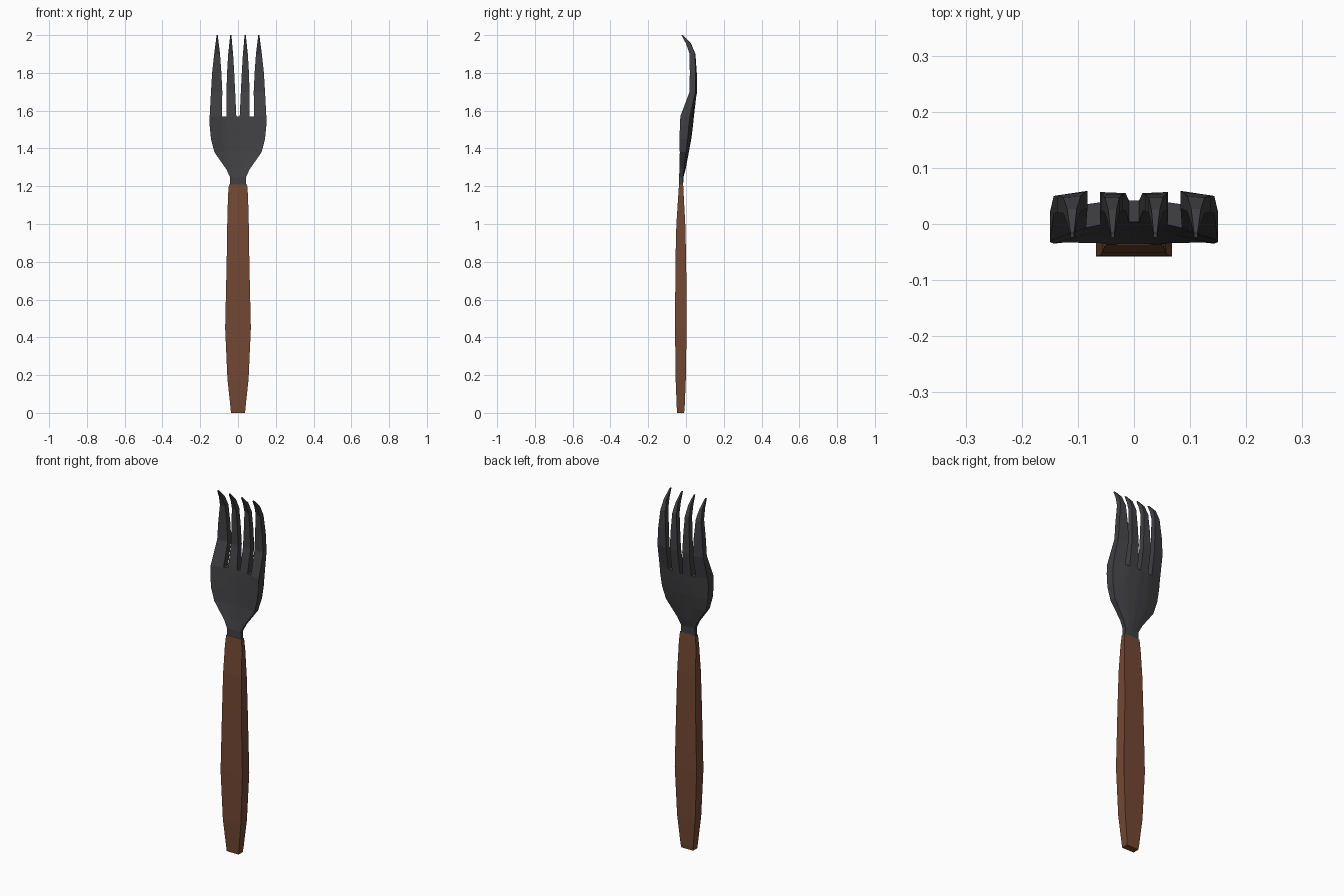
import bpy, bmesh

if "Cube" in bpy.data.objects:
    bpy.data.objects.remove(bpy.data.objects["Cube"])


def material(name, rgb):
    m = bpy.data.materials.new(name)
    m.diffuse_color = (*rgb, 1)
    m.use_nodes = True
    m.node_tree.nodes["Principled BSDF"].inputs["Base Color"].default_value = m.diffuse_color
    return m


def loft(bm, rings, cap_start=True, cap_end=True):
    rows = [[bm.verts.new(p) for p in r] for r in rings]
    n = len(rows[0])
    for a, b in zip(rows, rows[1:]):
        for i in range(n):
            j = (i + 1) % n
            bm.faces.new((a[i], a[j], b[j], b[i]))
    if cap_start:
        bm.faces.new(rows[0][::-1])
    if cap_end:
        bm.faces.new(rows[-1])
    return rows


def finish(bm, name, mat):
    bmesh.ops.remove_doubles(bm, verts=bm.verts, dist=1e-5)
    bmesh.ops.recalc_face_normals(bm, faces=bm.faces)
    me = bpy.data.meshes.new(name)
    bm.to_mesh(me)
    bm.free()
    me.materials.append(mat)
    ob = bpy.data.objects.new(name, me)
    bpy.context.collection.objects.link(ob)
    return ob


# Wooden handle: tapered four-sided bar (z, half width, front y, back y)
handle = [(0, .037, -.047, -.010), (.03, .040, -.049, -.007), (.18, .056, -.055, -.001),
          (.45, .068, -.058, .003), (.80, .060, -.056, .001), (1.0, .057, -.051, -.004),
          (1.15, .053, -.041, -.012), (1.21, .048, -.037, -.015)]
bm = bmesh.new()
loft(bm, [[(-w, f, z), (w, f, z), (w, b, z), (-w, b, z)] for z, w, f, b in handle])
finish(bm, "handle", material("wood", (.17, .065, .033)))

# Fork head: dished plate (z, half width, front edge y, front middle y, back edge y, back middle y)
plate = [(1.19, .044, -.036, -.036, -.016, -.016), (1.25, .043, -.037, -.035, -.016, -.013),
         (1.29, .062, -.034, -.026, -.011, -.002), (1.38, .125, -.033, -.013, .000, .015),
         (1.45, .143, -.035, -.007, .009, .028), (1.52, .150, -.032, -.001, .015, .037),
         (1.57, .150, -.030, .004, .021, .042)]
cols = [-1, -.57, -.40, -.06, .06, .40, .57, 1]


def plate_ring(z, w, fe, fm, be, bk):
    front = [(c * w, fm + (fe - fm) * c * c, z) for c in cols]
    back = [(c * w, bk + (be - bk) * c * c, z) for c in cols]
    return front + back[::-1]


bm = bmesh.new()
rings = [plate_ring(*r) for r in plate]
rows = loft(bm, rings, cap_end=False)
top = rows[-1]
# Slot floors between the tines
for i in (1, 3, 5):
    bm.faces.new((top[i], top[i + 1], top[14 - i], top[15 - i]))

# Tines: curved tapering prongs (z, outer x, inner x, front y, back y, tilt)
outer = [(1.70, .143, .083, .019, .050, .009), (1.80, .137, .088, .020, .051, .006),
         (1.90, .126, .095, .019, .047, .003), (1.955, .119, .102, .000, .026, .001),
         (2.0, .113, .107, -.024, -.016, 0)]
inner = [(1.70, .061, .015, .025, .057, -.002), (1.80, .058, .020, .024, .054, -.001),
         (1.90, .052, .026, .020, .048, 0), (1.955, .046, .031, .000, .026, 0),
         (2.0, .041, .035, -.024, -.016, 0)]
for i, spec, side in ((0, outer, -1), (2, inner, -1), (4, inner, 1), (6, outer, 1)):
    base = [rings[-1][k] for k in (i, i + 1, 14 - i, 15 - i)]
    prong = [base]
    for z, xo, xi, f, b, t in spec:
        pts = [(-xo, f, z), (-xi, f + t, z), (-xi, b + t, z), (-xo, b, z)]
        if side > 0:
            pts = [(-pts[k][0], pts[k][1], z) for k in (1, 0, 3, 2)]
        prong.append(pts)
    loft(bm, prong, cap_start=False)
finish(bm, "fork_head", material("dark_metal", (.052, .052, .056)))
